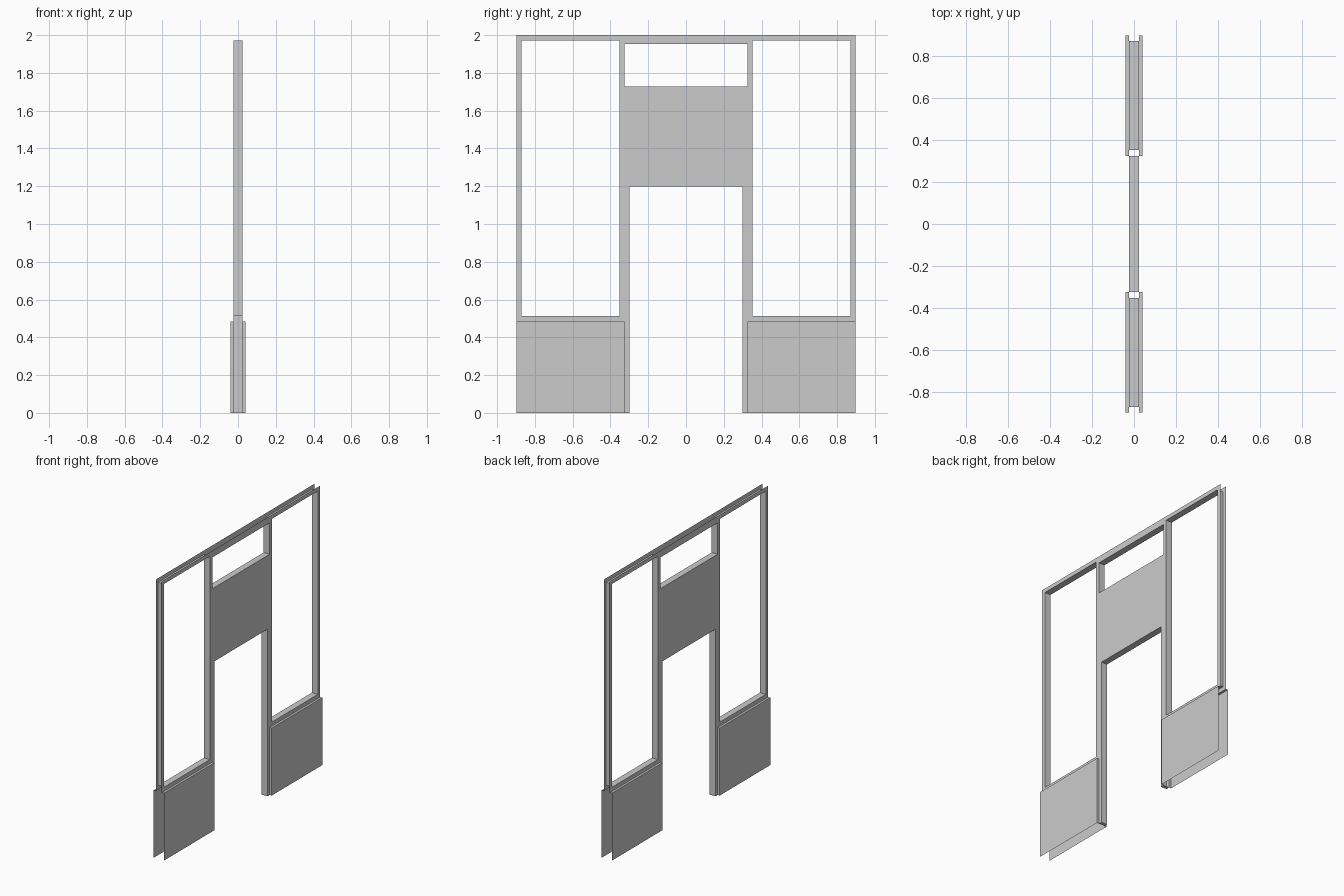
import bpy
from mathutils import Vector

if "Cube" in bpy.data.objects:
    bpy.data.objects.remove(bpy.data.objects["Cube"])

# Key dimensions (half model: x >= 0, y >= 0)
T, P = 0.0235, 0.04                  # half depth of frame / of base panels
OUT, DOOR, MID = 0.898, 0.30, 0.325  # outer edge, doorway, centre window
W0, W1, WB, WT = 0.353, 0.871, 0.513, 1.971   # side window
CB, CT, HEAD, BASE, TOP = 1.727, 1.952, 1.198, 0.484, 2.0


def build(name, quads):
    """Make a quarter shell from quads facing a given way, mirrored in x and y."""
    verts, faces = [], []
    for pts, out in quads:
        p = [Vector(q) for q in pts]
        if (p[1] - p[0]).cross(p[2] - p[0]).dot(Vector(out)) < 0:
            p.reverse()
        faces.append(range(len(verts), len(verts) + 4))
        verts += p
    me = bpy.data.meshes.new(name)
    me.from_pydata(verts, [], [tuple(f) for f in faces])
    ob = bpy.data.objects.new(name, me)
    bpy.context.collection.objects.link(ob)
    weld = ob.modifiers.new("weld", 'WELD')
    weld.merge_threshold = 0.0005
    mir = ob.modifiers.new("mirror", 'MIRROR')
    mir.use_axis = (True, True, False)
    mir.merge_threshold = 0.0005


def skin(x, y0, y1, z0, z1):
    return ([(x, y0, z0), (x, y1, z0), (x, y1, z1), (x, y0, z1)], (1, 0, 0))


def wall(a, b, out, x0=0, x1=T):
    """Strip across the depth along the line a-b in the yz plane."""
    return ([(x0, *a), (x0, *b), (x1, *b), (x1, *a)], (0, *out))


# Hollow frame around the two side windows, open on its outer edge
build("side_window_frame", [
    skin(T, W0, W1, WT, TOP), skin(T, W1, OUT, BASE, TOP),
    skin(T, MID, W0, BASE, TOP), skin(T, W0, W1, BASE, WB),
    wall((W0, WB), (W1, WB), (0, 1)), wall((W0, WT), (W1, WT), (0, -1)),
    wall((W0, WB), (W0, WT), (1, 0)), wall((W1, WB), (W1, WT), (-1, 0)),
])

# Centre panel over the doorway with the small window and top rail
build("centre_panel", [
    skin(T, 0, MID, CT, TOP), skin(T, 0, MID, HEAD, CB),
    wall((0, CB), (MID, CB), (0, 1)), wall((0, CT), (MID, CT), (0, -1)),
    wall((MID, CB), (MID, CT), (-1, 0)), wall((0, HEAD), (DOOR, HEAD), (0, -1)),
])

# Door jambs with closed feet
build("door_jamb", [
    skin(T, DOOR, MID, 0, HEAD),
    wall((DOOR, 0), (DOOR, HEAD), (-1, 0)), wall((DOOR, 0), (MID, 0), (0, -1)),
])

# Thicker base panels with a ledge and an inner edge
build("base_panel", [
    skin(P, MID, OUT, 0, BASE),
    wall((MID, BASE), (OUT, BASE), (0, 1), T, P),
    wall((MID, 0), (MID, BASE), (-1, 0), T, P),
])
